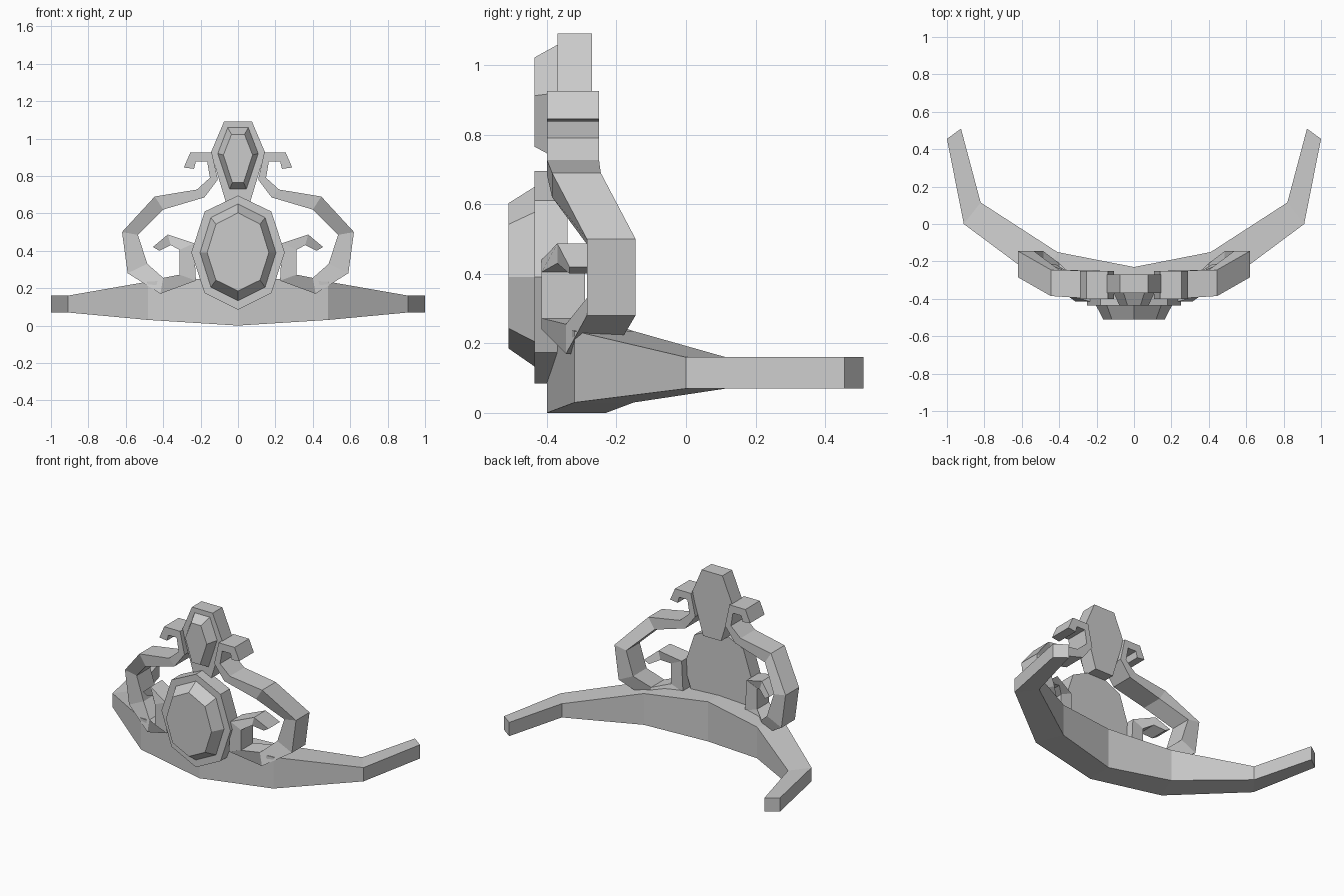
import bpy, bmesh


def make_object(name, bm, mirror=False):
    bmesh.ops.recalc_face_normals(bm, faces=bm.faces)
    me = bpy.data.meshes.new(name)
    bm.to_mesh(me)
    bm.free()
    ob = bpy.data.objects.new(name, me)
    bpy.context.collection.objects.link(ob)
    if mirror:
        mod = ob.modifiers.new("Mirror", 'MIRROR')
        mod.use_clip = True
    return ob


def loft(name, rings, cap_start=True, cap_end=True, mirror=False):
    """Skin a row of equal-length point rings."""
    bm = bmesh.new()
    vs = [[bm.verts.new(p) for p in r] for r in rings]
    n = len(rings[0])
    for a, b in zip(vs, vs[1:]):
        for i in range(n):
            j = (i + 1) % n
            bm.faces.new((a[i], a[j], b[j], b[i]))
    if cap_start:
        bm.faces.new(vs[0])
    if cap_end:
        bm.faces.new(vs[-1])
    return make_object(name, bm, mirror)


def outline(half, y):
    """Close a right-hand half profile (x, z) across x = 0 at depth y."""
    left = [(-x, z) for x, z in reversed(half) if x > 0]
    return [(x, y, z) for x, z in half + left]


# Head band: outer x, y, inner x, y, bottom z, top z
band = [(0, -0.40, 0, -0.23, 0.0, 0.26),
        (0.48, -0.32, 0.41, -0.15, 0.03, 0.235),
        (0.91, 0.0, 0.82, 0.115, 0.07, 0.16),
        (1.0, 0.455, 0.925, 0.51, 0.07, 0.16)]
loft("head_band",
     [[(xo, yo, lo), (xi, yi, lo), (xi, yi, hi), (xo, yo, hi)]
      for xo, yo, xi, yi, lo, hi in band], cap_start=False, mirror=True)

# Large oval setting and its bevelled stone
setting = [(0, 0.695), (0.178, 0.61), (0.25, 0.39), (0.178, 0.173), (0, 0.085)]
stone = [(0, 0.65), (0.145, 0.577), (0.203, 0.39), (0.145, 0.205), (0, 0.133)]
stone_face = [(0, 0.603), (0.118, 0.542), (0.165, 0.39), (0.118, 0.243), (0, 0.185)]
loft("large_setting", [outline(setting, -0.34), outline(setting, -0.435)])
loft("large_stone", [outline(stone, -0.43), outline(stone, -0.435),
                     outline(stone_face, -0.51)])

# Top setting and its bevelled stone
crest = [(0.075, 1.09), (0.145, 0.925), (0.065, 0.66)]
gem = [(0.055, 1.058), (0.108, 0.92), (0.045, 0.73)]
gem_face = [(0.035, 1.022), (0.078, 0.912), (0.03, 0.765)]
loft("top_setting", [outline(crest, -0.27), outline(crest, -0.37)])
loft("top_stone", [outline(gem, -0.365), outline(gem, -0.37),
                   outline(gem_face, -0.435)])

# Side scrolls: outer x, z, inner x, z, front y, back y
scroll = [(0.29, 0.845, 0.235, 0.838, -0.40, -0.25),
          (0.255, 0.925, 0.225, 0.877, -0.40, -0.25),
          (0.14, 0.925, 0.165, 0.877, -0.40, -0.25),
          (0.108, 0.78, 0.15, 0.79, -0.40, -0.25),
          (0.18, 0.685, 0.22, 0.727, -0.40, -0.25),
          (0.40, 0.62, 0.445, 0.69, -0.385, -0.245),
          (0.535, 0.485, 0.62, 0.50, -0.285, -0.145),
          (0.485, 0.33, 0.59, 0.28, -0.285, -0.145),
          (0.40, 0.255, 0.415, 0.17, -0.345, -0.21),
          (0.312, 0.272, 0.225, 0.24, -0.415, -0.29),
          (0.312, 0.405, 0.235, 0.44, -0.415, -0.29),
          (0.36, 0.43, 0.375, 0.487, -0.37, -0.25),
          (0.42, 0.40, 0.455, 0.42, -0.335, -0.215)]
loft("side_scroll",
     [[(a, f, b), (c, f, d), (c, k, d), (a, k, b)]
      for a, b, c, d, f, k in scroll], mirror=True)
